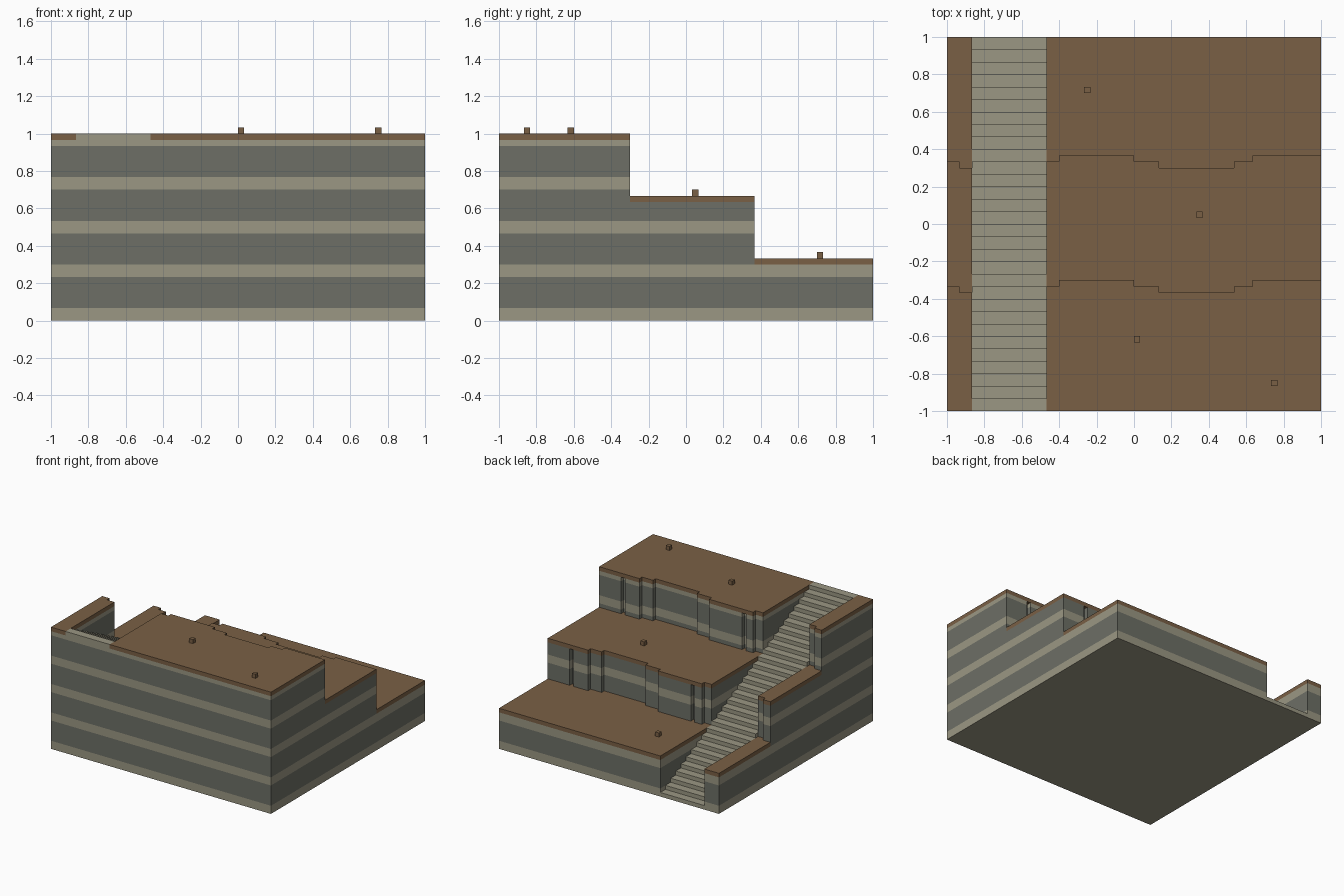
import bpy, bmesh

if "Cube" in bpy.data.objects:
    bpy.data.objects.remove(bpy.data.objects["Cube"])

U = 1 / 30                      # block size
NX, NY, NZ = 60, 60, 30


def material(name, rgb):
    def lin(c):
        c /= 255
        return c / 12.92 if c <= 0.04045 else ((c + 0.055) / 1.055) ** 2.4
    m = bpy.data.materials.new(name)
    m.diffuse_color = (*[lin(c) for c in rgb], 1)
    m.use_nodes = True
    m.node_tree.nodes["Principled BSDF"].inputs["Base Color"].default_value = m.diffuse_color
    return m


PALE = material("pale_stone", (155, 151, 131))
DARK = material("dark_stone", (109, 111, 102))
SOIL = material("brown_soil", (122, 96, 69))

# Cliff edge offset in blocks: (end column, offset)
JOGS = [(2, 0), (4, -1), (18, 0), (30, 1), (34, 0), (46, -1), (49, 0), (60, 1)]
OFFSET = [next(o for end, o in JOGS if i < end) for i in range(NX)]
SLOTS = (20, 53)                # columns with a narrow slot in the cliff


def on_stairs(i):
    return 4 <= i < 16


def height(i, j):
    if on_stairs(i):
        return NZ - j // 2
    return 30 if j < 20 + OFFSET[i] else 20 if j < 40 + OFFSET[i] else 10


def solid(i, j, k):
    if not (0 <= i < NX and 0 <= j < NY and 0 <= k < NZ):
        return False
    h = height(i, j)
    if k >= h:
        return False
    # slots lie under the soil cap, one block deep
    if i in SLOTS and j + 1 < NY:
        low = height(i, j + 1)
        if low <= k < h - 1:
            return False
    return True


def is_step(i, j, k):
    return on_stairs(i) and k == height(i, j) - 1


# Block faces: direction and its four corners
FACES = [((1, 0, 0), ((1, 0, 0), (1, 1, 0), (1, 1, 1), (1, 0, 1))),
         ((-1, 0, 0), ((0, 0, 0), (0, 0, 1), (0, 1, 1), (0, 1, 0))),
         ((0, 1, 0), ((0, 1, 0), (0, 1, 1), (1, 1, 1), (1, 1, 0))),
         ((0, -1, 0), ((0, 0, 0), (1, 0, 0), (1, 0, 1), (0, 0, 1))),
         ((0, 0, 1), ((0, 0, 1), (1, 0, 1), (1, 1, 1), (0, 1, 1))),
         ((0, 0, -1), ((0, 0, 0), (0, 1, 0), (1, 1, 0), (1, 0, 0)))]


def build(name, member, colour, mats):
    """Mesh the exposed faces of the member blocks and merge flat areas."""
    bm = bmesh.new()
    verts = {}

    def vert(p):
        if p not in verts:
            verts[p] = bm.verts.new((p[0] * U - 1, p[1] * U - 1, p[2] * U))
        return verts[p]

    for i in range(NX):
        for j in range(NY):
            for k in range(height(i, j)):
                if not solid(i, j, k) or not member(i, j, k):
                    continue
                for d, corners in FACES:
                    if not solid(i + d[0], j + d[1], k + d[2]):
                        f = bm.faces.new([vert((i + a, j + b, k + c)) for a, b, c in corners])
                        f.material_index = colour(i, j, k)
    bmesh.ops.dissolve_limit(bm, angle_limit=0.01, verts=bm.verts[:], edges=bm.edges[:],
                             delimit={'MATERIAL'})
    me = bpy.data.meshes.new(name)
    bm.to_mesh(me)
    bm.free()
    for m in mats:
        me.materials.append(m)
    ob = bpy.data.objects.new(name, me)
    bpy.context.collection.objects.link(ob)


def strata(i, j, k):
    if not solid(i, j, k + 1):
        return 2                # soil cap
    return 0 if k % 7 < 2 else 1


# Terraced hill with striped cliffs, and the staircase cut through it
build("terraces", lambda i, j, k: not is_step(i, j, k), strata, [PALE, DARK, SOIL])
build("stairs", is_step, lambda i, j, k: 0, [PALE])

# Small blocks lying on the terraces
for n, (i, j) in enumerate([(22, 51), (40, 31), (30, 11), (52, 4)], 1):
    z = height(i, j)
    bpy.ops.mesh.primitive_cube_add(
        size=U, location=((i + 0.5) * U - 1, (j + 0.5) * U - 1, (z + 0.5) * U))
    ob = bpy.context.object
    ob.name = f"soil_block_{n}"
    ob.data.materials.append(SOIL)
